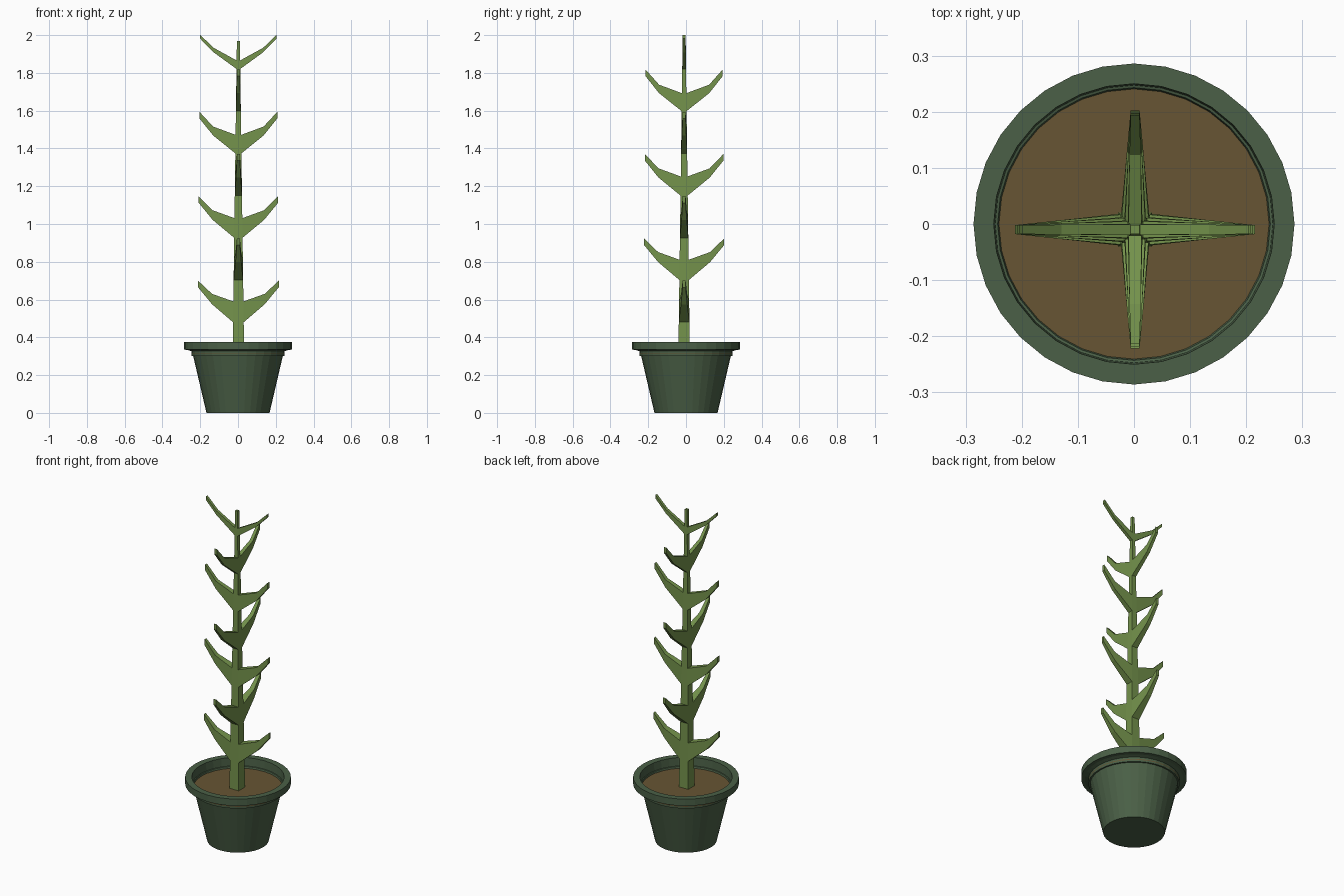
import bpy, bmesh
from math import cos, sin, pi

if "Cube" in bpy.data.objects:
    bpy.data.objects.remove(bpy.data.objects["Cube"])


def make(name, bm, color):
    bmesh.ops.recalc_face_normals(bm, faces=bm.faces)
    mesh = bpy.data.meshes.new(name)
    bm.to_mesh(mesh)
    bm.free()
    obj = bpy.data.objects.new(name, mesh)
    bpy.context.collection.objects.link(obj)
    mat = bpy.data.materials.new(name + "_color")
    mat.diffuse_color = (*color, 1)
    mat.use_nodes = True
    mat.node_tree.nodes["Principled BSDF"].inputs["Base Color"].default_value = mat.diffuse_color
    mesh.materials.append(mat)
    return obj


def lathe(name, profile, color, n=32):
    bm = bmesh.new()
    rings = [[bm.verts.new((r * cos(2 * pi * i / n), r * sin(2 * pi * i / n), z))
              for i in range(n)] for r, z in profile]
    for a, b in zip(rings, rings[1:]):
        for i in range(n):
            j = (i + 1) % n
            bm.faces.new((a[i], a[j], b[j], b[i]))
    bm.faces.new(rings[0])
    bm.faces.new(rings[-1])
    return make(name, bm, color)


# Pot with overhanging rim, open down to the soil
lathe("pot", [(.167, 0), (.243, .325), (.267, .333), (.286, .335), (.286, .375),
              (.25, .375), (.246, .30)], (.07, .118, .063))
# Soil disc
lathe("soil", [(.246, .305), (.247, .315)], (.135, .09, .033))

# Plant: square tapering stem with leaf pairs extruded alternately along x and y
CX, CY = .002, -.01
DIRS = [(1, 0), (0, 1), (-1, 0), (0, -1)]


def half_width(z):
    return .03 - (z - .35) / 1.62 * .022


def section(bm, d, r, w, lo, hi):
    dx, dy = d
    return [bm.verts.new((CX + dx * r - dy * s * w, CY + dy * r + dx * s * w, z))
            for s, z in ((-1, lo), (1, lo), (1, hi), (-1, hi))]


def skin(bm, a, b):
    for i in range(4):
        j = (i + 1) % 4
        bm.faces.new((a[i], a[j], b[j], b[i]))


# leaf = (root height, mid low, mid high, tip low, tip high) above the leaf base
leaves = []
for i in range(7):
    z0 = .48 + .2235 * i
    shape = (.11 - .003 * i, .095, .15 - .002 * i, .185, .22)
    if i == 6:
        shape = (.045, .088, .112, .16, .18)
    leaves.append((z0, shape, .214 - .002 * i))

bm = bmesh.new()
heights = [.30]
for z0, shape, _ in leaves:
    heights += [z0, z0 + shape[0]]
heights.append(1.968)
rings = []
for z in heights:
    w = half_width(z)
    rings.append([bm.verts.new((CX + sx * w, CY + sy * w, z))
                  for sx, sy in ((1, -1), (1, 1), (-1, 1), (-1, -1))])
bm.faces.new(rings[0])
bm.faces.new(rings[-1])

for s, (a, b) in enumerate(zip(rings, rings[1:])):
    pair = (s - 1) // 2 if s % 2 else None
    if pair is not None and pair >= len(leaves):
        pair = None
    for k in range(4):
        j = (k + 1) % 4
        root = [a[k], a[j], b[j], b[k]]
        if pair is None or k % 2 != pair % 2:
            bm.faces.new(root)
            continue
        z0, (_, ml, mh, tl, th), reach = leaves[pair]
        hw = half_width(z0)
        mid_w = hw + (.008 - hw) * .6
        mid = section(bm, DIRS[k], reach * .65, mid_w, z0 + ml, z0 + mh)
        tip = section(bm, DIRS[k], reach, .008, z0 + tl, z0 + th)
        skin(bm, root, mid)
        skin(bm, mid, tip)
        bm.faces.new(tip)
make("plant", bm, (.175, .29, .072))
